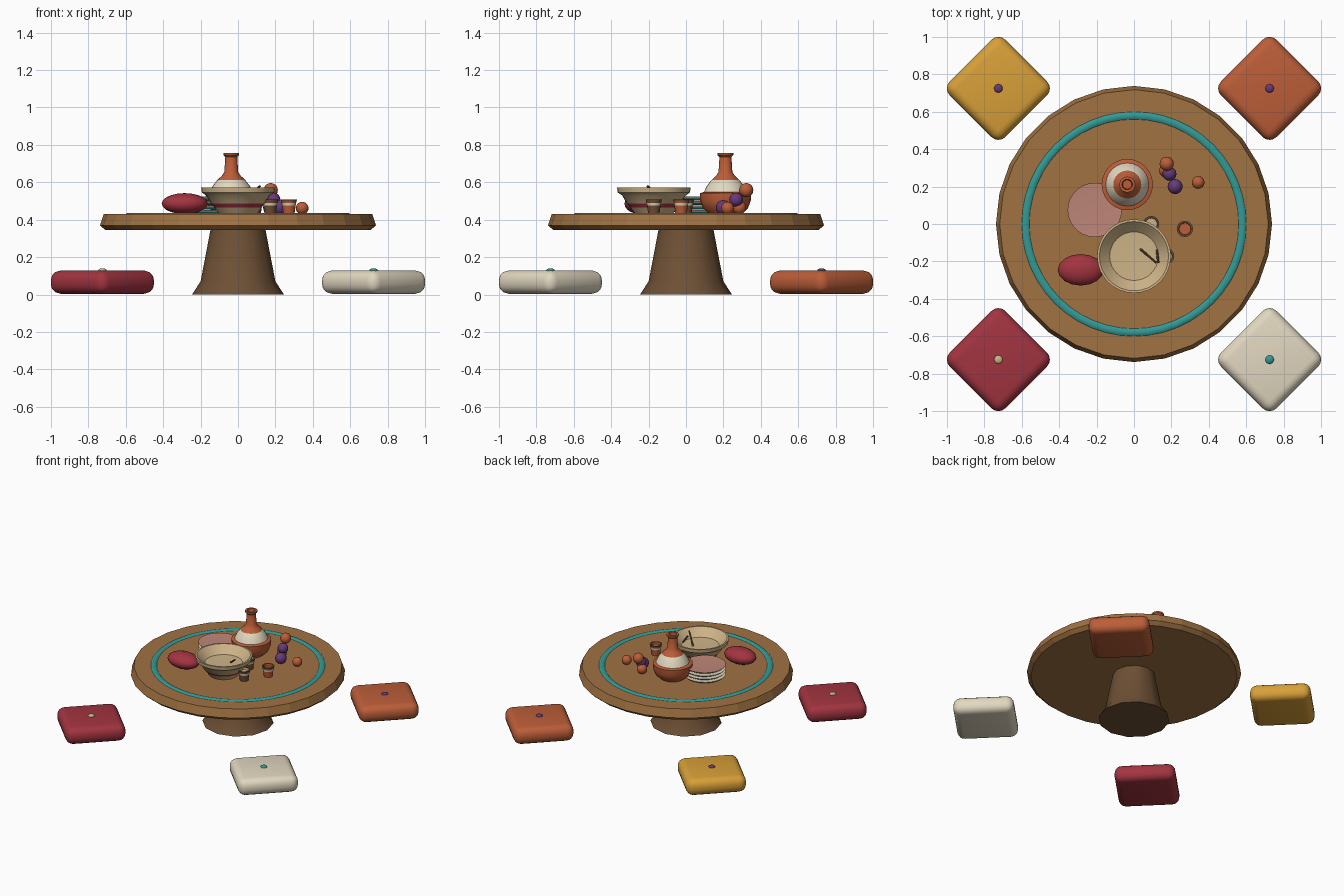
import bpy, bmesh, math
from mathutils import Vector, Matrix

old = bpy.data.objects.get("Cube")
if old:
    bpy.data.objects.remove(old)


def make_mat(name, rgb):
    lin = [((c / 255 + 0.055) / 1.055) ** 2.4 for c in rgb] + [1.0]
    m = bpy.data.materials.new(name)
    m.use_nodes = True
    m.diffuse_color = lin
    m.node_tree.nodes["Principled BSDF"].inputs["Base Color"].default_value = lin
    return m


MATS = {n: make_mat(n, c) for n, c in {
    "wood": (160, 114, 66), "dark_brown": (110, 80, 53), "teal": (50, 154, 150),
    "terracotta": (188, 94, 56), "cream": (226, 216, 192), "tan": (206, 180, 136),
    "red": (162, 52, 64), "purple": (102, 58, 122), "yellow": (216, 160, 56),
    "pink": (190, 134, 120)}.items()}


def finish(name, bm, mats, loc=(0, 0, 0), angle=40):
    bmesh.ops.recalc_face_normals(bm, faces=bm.faces[:])
    me = bpy.data.meshes.new(name)
    bm.to_mesh(me)
    bm.free()
    for m in mats:
        me.materials.append(MATS[m])
    if angle:
        me.shade_smooth()
        me.set_sharp_from_angle(angle=math.radians(angle))
    ob = bpy.data.objects.new(name, me)
    ob.location = loc
    bpy.context.collection.objects.link(ob)
    return ob


def lathe(name, profile, loc, sides=24, angle=40):
    """Spin (radius, height, colour of the band that starts here) about z."""
    mats = list(dict.fromkeys(p[2] for p in profile))
    bm = bmesh.new()
    rings = []
    for r, z, _ in profile:
        rings.append([bm.verts.new((r * math.cos(math.tau * i / sides),
                                    r * math.sin(math.tau * i / sides), z))
                      for i in range(sides)])
    for k in range(len(rings) - 1):
        a, b = rings[k], rings[k + 1]
        for i in range(sides):
            j = (i + 1) % sides
            f = bm.faces.new((a[i], a[j], b[j], b[i]))
            f.material_index = mats.index(profile[k][2])
    bmesh.ops.remove_doubles(bm, verts=bm.verts[:], dist=1e-5)
    return finish(name, bm, mats, loc, angle)


def ball(name, mat, loc, radii):
    bm = bmesh.new()
    bmesh.ops.create_uvsphere(bm, u_segments=16, v_segments=10, radius=1)
    bmesh.ops.scale(bm, vec=radii, verts=bm.verts[:])
    return finish(name, bm, [mat], loc, 60)


def stick(name, mat, a, b, radius):
    a, b = Vector(a), Vector(b)
    bm = bmesh.new()
    bmesh.ops.create_cone(bm, cap_ends=True, segments=8, radius1=radius,
                          radius2=radius, depth=(b - a).length)
    rot = (b - a).to_track_quat('Z', 'Y').to_matrix()
    bmesh.ops.rotate(bm, matrix=rot, verts=bm.verts[:])
    return finish(name, bm, [mat], (a + b) / 2)


TOP = 0.43

# Table: round top, inlaid ring, flared pedestal
lathe("table_top", [(0, .345, "wood"), (.71, .345, "wood"), (.738, .37, "wood"),
                    (.718, TOP, "wood"), (0, TOP, "wood")], (0, 0, 0), 28, 0)
ring = [(.58 + .02 * math.cos(t * math.pi / 4), .007 * math.sin(t * math.pi / 4), "teal")
        for t in range(9)]
lathe("table_ring", ring, (0, 0, TOP), 48, 80)
lathe("pedestal", [(0, 0, "dark_brown"), (.246, 0, "dark_brown"), (.2, .07, "dark_brown"),
                   (.147, .346, "dark_brown"), (0, .346, "dark_brown")], (0, 0, 0), 12)

# Four cushions, each with a button
for sx, sy, mat, button in ((-1, 1, "yellow", "purple"), (1, 1, "terracotta", "purple"),
                            (-1, -1, "red", "tan"), (1, -1, "cream", "teal")):
    bm = bmesh.new()
    bmesh.ops.create_cube(bm, size=1)
    bmesh.ops.scale(bm, vec=(.42, .42, .124), verts=bm.verts[:])
    bmesh.ops.rotate(bm, matrix=Matrix.Rotation(math.pi / 4, 3, 'Z'), verts=bm.verts[:])
    bmesh.ops.bevel(bm, geom=bm.edges[:], offset=.052, segments=4, profile=.5,
                    affect='EDGES')
    side = ("back" if sy > 0 else "front") + ("_left" if sx > 0 else "_right")
    finish("cushion_" + side, bm, [mat], (sx * .725, sy * .725, .066))
    ball("button_" + side, button, (sx * .725, sy * .725, .128), (.023, .023, .012))

# Jug with a pale shoulder band
T = "terracotta"
lathe("jug", [(0, 0, T), (.085, 0, T), (.12, .03, T), (.135, .07, T), (.137, .112, T),
              (.115, .118, "cream"), (.1, .15, "cream"), (.075, .182, T), (.05, .205, T),
              (.037, .225, T), (.032, .305, T), (.042, .315, T), (.042, .327, T),
              (.028, .327, T), (.024, .28, T), (0, .28, T)], (-.036, .211, TOP))

# Serving bowl with a painted stripe and two sticks
B = "tan"
lathe("bowl", [(0, 0, B), (.1, 0, B), (.127, .036, "red"), (.143, .056, B), (.17, .1, B),
               (.193, .115, B), (.197, .142, B), (.185, .142, B), (.155, .11, B),
               (.13, .085, B), (0, .08, B)], (0, -.172, TOP), 32, 30)
stick("bowl_stick_long", "dark_brown", (.035, -.135, .512), (.118, -.206, .58), .006)
stick("bowl_stick_short", "dark_brown", (.122, -.138, .518), (.13, -.206, .535), .006)

# Three small cups
for n, (x, y, body, inside) in enumerate(((.172, -.172, "dark_brown", "tan"),
                                          (.272, -.026, "terracotta", "terracotta"),
                                          (.092, 0, "dark_brown", "tan"))):
    lathe("cup_%d" % (n + 1),
          [(0, 0, body), (.03, 0, body), (.036, .045, "cream"), (.039, .06, body),
           (.041, .068, "dark_brown"), (.043, .078, "dark_brown"), (.033, .078, inside),
           (.031, .062, inside), (0, .062, inside)], (x, y, TOP), 16)

# Stack of plates
for i in range(4):
    top = "pink" if i == 3 else "cream"
    lathe("plate_%d" % (i + 1),
          [(0, 0, "teal"), (.115, 0, "teal"), (.138, .012, "cream"), (.145, .021, top),
           (.12, .019, top), (0, .019, top)], (-.21, .075, TOP + .024 * i), 28)

# Loaf and loose fruit
ball("loaf", "red", (-.285, -.245, .486), (.123, .084, .056))
for n, (x, y, z, r, mat) in enumerate(((.175, .322, .558, .038, "terracotta"),
                                       (.17, .285, .465, .036, "terracotta"),
                                       (.343, .222, .462, .034, "terracotta"),
                                       (.19, .268, .507, .037, "purple"),
                                       (.22, .2, .465, .04, "purple"))):
    ball("fruit_%d" % (n + 1), mat, (x, y, z), (r, r, r))
